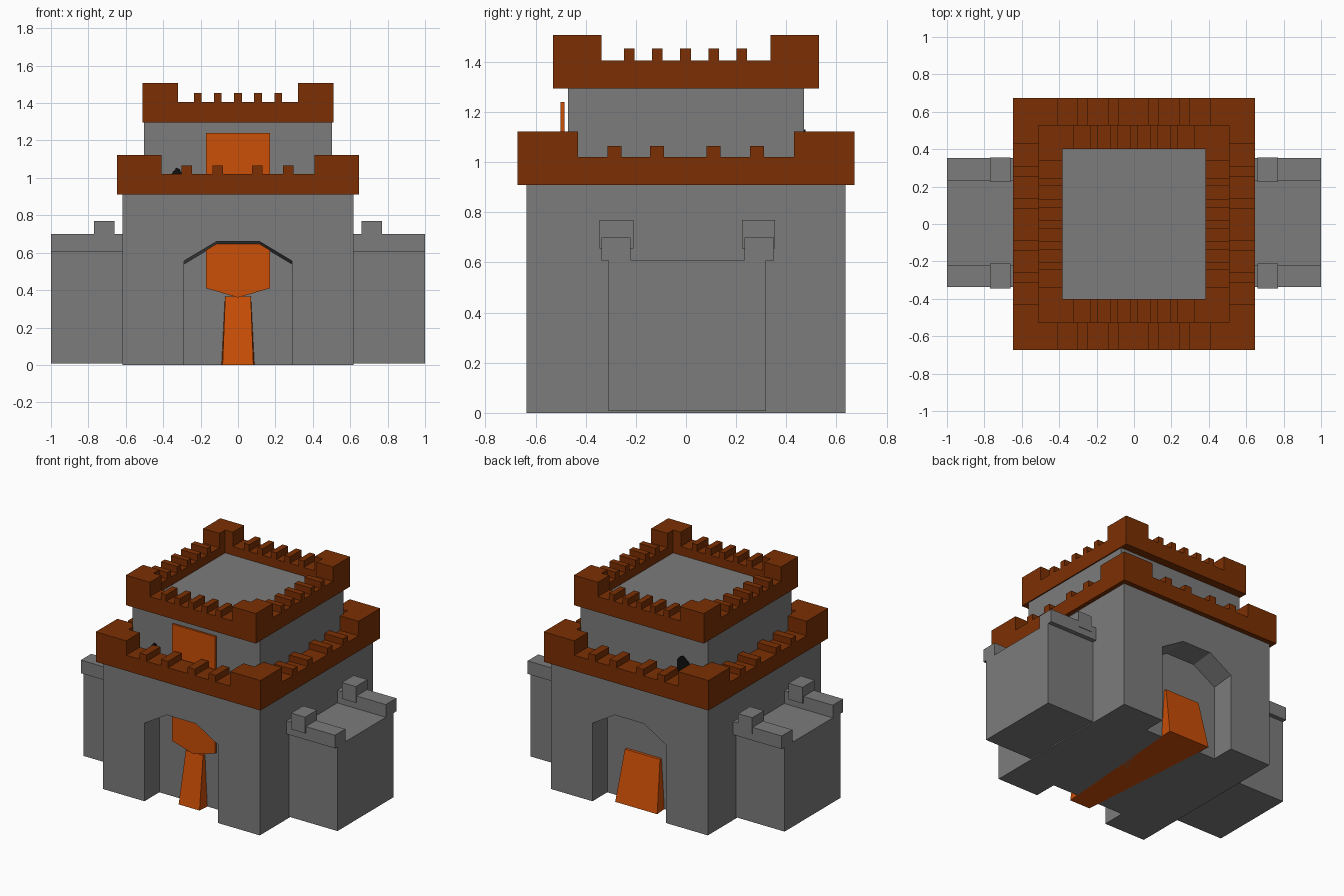
import bpy, bmesh

if "Cube" in bpy.data.objects:
    bpy.data.objects.remove(bpy.data.objects["Cube"])


def material(name, rgb):
    m = bpy.data.materials.new(name)
    m.diffuse_color = (*rgb, 1)
    m.use_nodes = True
    m.node_tree.nodes["Principled BSDF"].inputs["Base Color"].default_value = m.diffuse_color
    return m


STONE = material("dark_stone", (0.2, 0.2, 0.2))
BROWN = material("brown_trim", (0.2, 0.029, 0.001))
ORANGE = material("orange_cloth", (0.6, 0.077, 0.002))
BLACK = material("black_slit", (0.005, 0.005, 0.005))


def finish(name, bm, mat):
    bmesh.ops.recalc_face_normals(bm, faces=bm.faces)
    me = bpy.data.meshes.new(name)
    bm.to_mesh(me)
    bm.free()
    ob = bpy.data.objects.new(name, me)
    bpy.context.collection.objects.link(ob)
    me.materials.append(mat)
    return ob


def loft(bm, a, b, caps=(True, True)):
    """Skin between two matching loops of 3D points, with optional end caps."""
    va = [bm.verts.new(p) for p in a]
    vb = [bm.verts.new(p) for p in b]
    n = len(va)
    if caps[0]:
        bm.faces.new(va)
    if caps[1]:
        bm.faces.new(vb[::-1])
    for i in range(n):
        j = (i + 1) % n
        bm.faces.new((va[i], va[j], vb[j], vb[i]))


def add_box(bm, x0, x1, y0, y1, z0, z1):
    base = [(x0, y0), (x1, y0), (x1, y1), (x0, y1)]
    loft(bm, [(x, y, z0) for x, y in base], [(x, y, z1) for x, y in base])


def box(name, *dims, mat=STONE):
    bm = bmesh.new()
    add_box(bm, *dims)
    return finish(name, bm, mat)


def along_y(name, front, y0, back, y1, mat=STONE):
    """Solid between an xz profile at y0 and one at y1."""
    bm = bmesh.new()
    loft(bm, [(x, y0, z) for x, z in front], [(x, y1, z) for x, z in back])
    return finish(name, bm, mat)


def battlement(name, hx, hy, t, cx, cy, z0, z1, z_tooth, z_corner, teeth_x, teeth_y, tw):
    """Square parapet ring with L-shaped corner towers and small teeth."""
    bm = bmesh.new()
    ix, iy = hx - t, hy - t
    outer = [(-hx, -hy), (hx, -hy), (hx, hy), (-hx, hy)]
    inner = [(-ix, -iy), (ix, -iy), (ix, iy), (-ix, iy)]
    rings = [[bm.verts.new((x, y, z)) for x, y in loop]
             for loop, z in ((outer, z0), (outer, z1), (inner, z1), (inner, z0))]
    for k in range(4):
        r, s = rings[k], rings[(k + 1) % 4]
        for i in range(4):
            j = (i + 1) % 4
            bm.faces.new((r[i], r[j], s[j], s[i]))
    # corners
    for sx in (-1, 1):
        for sy in (-1, 1):
            ell = [(hx, hy), (cx, hy), (cx, iy), (ix, iy), (ix, cy), (hx, cy)]
            ell = [(x * sx, y * sy) for x, y in ell]
            loft(bm, [(x, y, z1) for x, y in ell], [(x, y, z_corner) for x, y in ell])
    # teeth
    for s in (-1, 1):
        for c in teeth_x:
            add_box(bm, c - tw, c + tw, *sorted((s * hy, s * iy)), z1, z_tooth)
        for c in teeth_y:
            add_box(bm, *sorted((s * hx, s * ix)), c - tw, c + tw, z1, z_tooth)
    return finish(name, bm, BROWN)


# Gatehouse: wide block with an arched passage whose ceiling dips inward
def shell(drop):
    half = [(0.29, 0), (0.29, 0.555 - drop), (0.115, 0.66 - drop)]
    arch = half + [(-x, z) for x, z in reversed(half)]
    return [(0.618, 0)] + arch + [(-0.618, 0), (-0.618, 0.93), (0.618, 0.93)]


along_y("gatehouse_front", shell(0), -0.637, shell(0.018), -0.46)
along_y("gatehouse_back", shell(0.018), 0.46, shell(0), 0.637)
for side, s in (("left", -1), ("right", 1)):
    box(f"gatehouse_{side}_wall", *sorted((s * 0.29, s * 0.618)), -0.46, 0.46, 0, 0.93)
box("terrace", -0.54, 0.54, -0.56, 0.56, 0.9, 0.99)

# Inner tower, filling the middle of the passage, and its roof
box("inner_tower", -0.503, 0.503, -0.47, 0.47, 0, 1.31)
box("tower_roof", -0.4, 0.4, -0.42, 0.42, 1.3, 1.345)

# Battlements
battlement("lower_battlement", 0.648, 0.673, 0.152, 0.408, 0.43, 0.91, 1.02, 1.065, 1.123,
           (-0.275, -0.107, 0.103, 0.268), (-0.285, -0.115, 0.11, 0.283), 0.028)
battlement("upper_battlement", 0.511, 0.53, 0.128, 0.322, 0.338, 1.295, 1.406, 1.453, 1.508,
           (-0.215, -0.108, 0, 0.106, 0.215), (-0.226, -0.115, -0.002, 0.11, 0.223), 0.021)

# Side wings with parapets and merlons
for side, s in (("left", -1), ("right", 1)):
    box(f"{side}_wing", *sorted((s * 0.6, s * 1.0)), -0.31, 0.32, 0.008, 0.61)
    for end, py, my in (("front", (-0.338, -0.222), (-0.346, -0.21)),
                        ("back", (0.233, 0.352), (0.224, 0.356))):
        box(f"{side}_{end}_parapet", *sorted((s * 0.61, s * 1.0)), *py, 0.607, 0.70)
        box(f"{side}_{end}_merlon", *sorted((s * 0.66, s * 0.77)), *my, 0.655, 0.77)

# Pointed banner hanging down the front of the tower
banner = [(-0.17, 1.24), (-0.17, 0.41), (0, 0.36), (0.17, 0.41), (0.17, 1.24)]
along_y("banner", banner, -0.5, banner, -0.485, ORANGE)

# Tapered door running through the passage, narrow in front and wide behind
bm = bmesh.new()
loft(bm, [(-0.082, -0.55, 0), (0.082, -0.55, 0), (0.165, 0.56, 0), (-0.165, 0.56, 0)],
     [(-0.068, -0.49, 0.365), (0.068, -0.49, 0.365), (0.138, 0.49, 0.355), (-0.138, 0.49, 0.355)])
finish("passage_door", bm, ORANGE)


# Dark terrace doorway passing through the tower, larger at the back
def slit(cx, w, top):
    return [(cx - w, 0.95), (cx + w, 0.95), (cx + w, top - 0.035),
            (cx + w * 0.5, top - 0.005), (cx, top), (cx - w, top - 0.04)]


along_y("terrace_doorway", slit(-0.33, 0.033, 1.052), -0.48, slit(-0.31, 0.048, 1.13), 0.477, BLACK)
